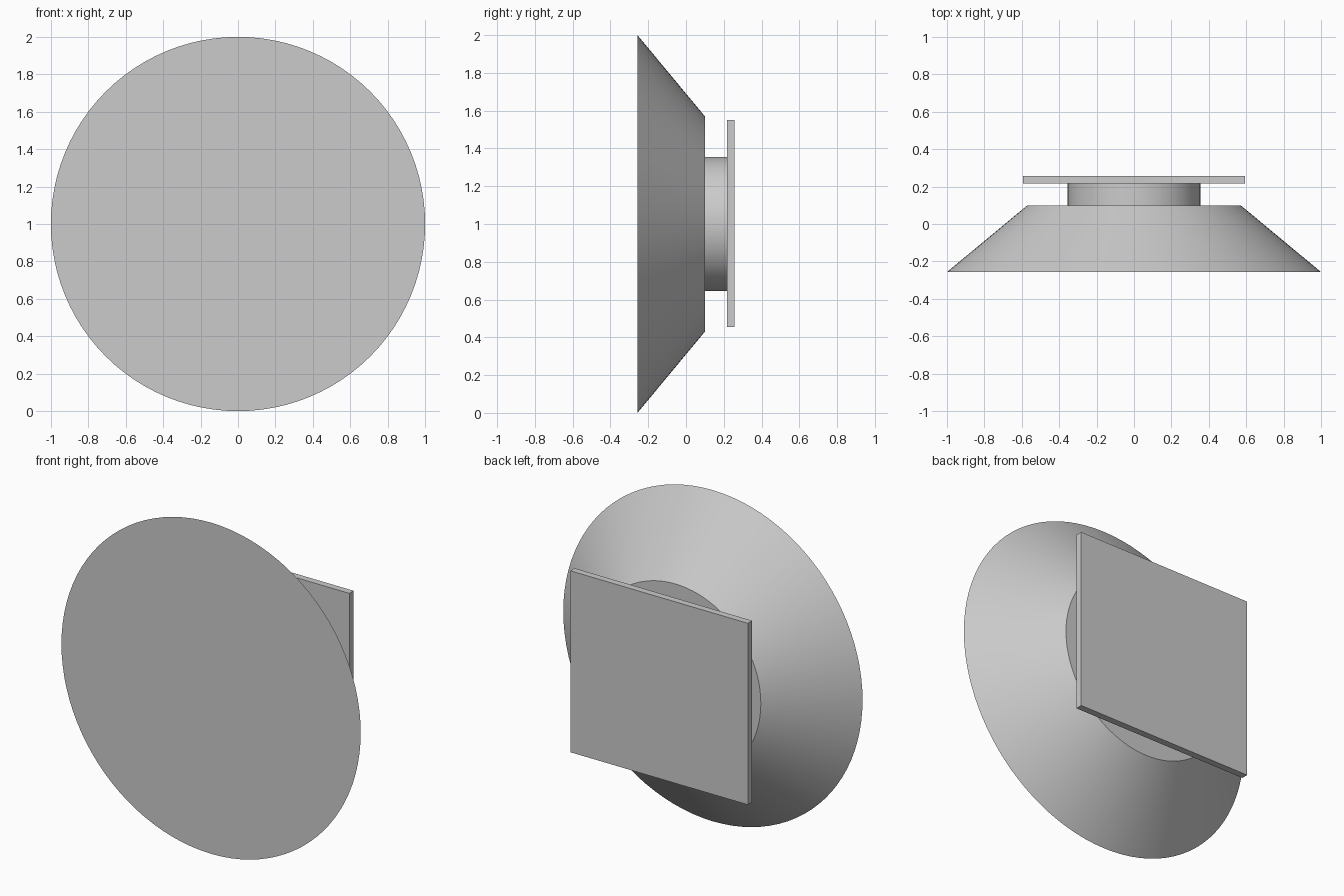
import bpy
import math
from mathutils import Matrix

cube = bpy.data.objects.get("Cube")
if cube:
    bpy.data.objects.remove(cube, do_unlink=True)

grey = bpy.data.materials.new("light grey")
grey.use_nodes = True
grey.diffuse_color = (0.6, 0.6, 0.6, 1)
grey.node_tree.nodes["Principled BSDF"].inputs["Base Color"].default_value = (0.6, 0.6, 0.6, 1)

CENTRE_Z = 1.0


def disc(name, front_radius, back_radius, front_y, back_y):
    """Round solid along y, tapering from front to back."""
    bpy.ops.mesh.primitive_cone_add(
        vertices=96, radius1=front_radius, radius2=back_radius, depth=back_y - front_y)
    obj = bpy.context.object
    obj.name = name
    obj.data.transform(Matrix.Rotation(-math.pi / 2, 4, "X"))
    obj.location = (0, (front_y + back_y) / 2, CENTRE_Z)
    bpy.ops.object.shade_smooth_by_angle(angle=math.radians(30))
    obj.data.materials.append(grey)
    return obj


# Tapered body with a flat front face
disc("tapered_body", 1.0, 0.57, -0.257, 0.1)

# Short neck between the body and the plate
disc("neck", 0.355, 0.355, 0.1, 0.216)

# Rectangular mounting plate at the back
bpy.ops.mesh.primitive_cube_add(size=1, location=(0, 0.2365, CENTRE_Z + 0.003))
plate = bpy.context.object
plate.name = "mounting_plate"
plate.scale = (1.186, 0.041, 1.096)
bpy.ops.object.transform_apply(location=False, rotation=False, scale=True)
plate.data.materials.append(grey)
